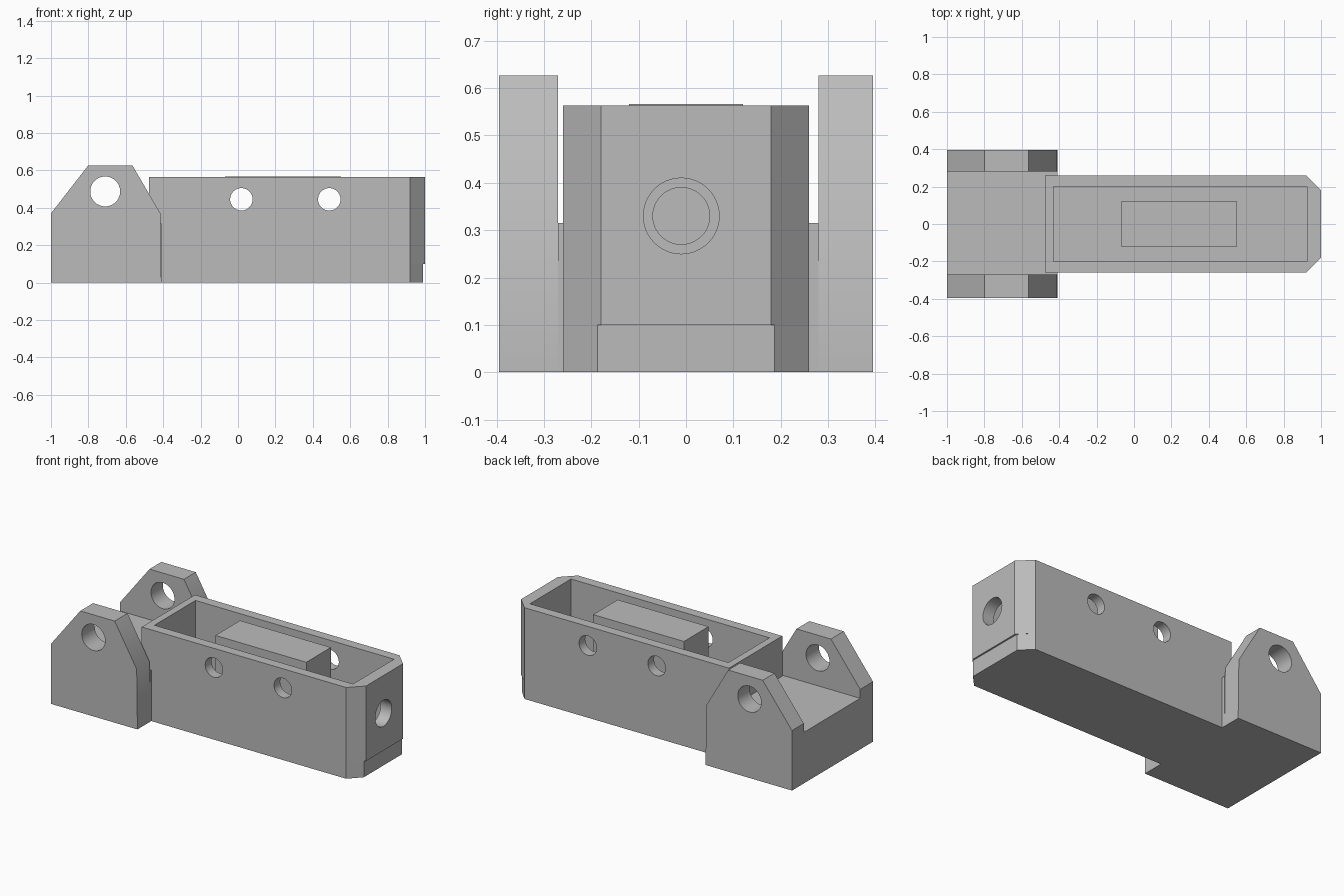
import bpy
import bmesh
import math
from mathutils import Vector

default = bpy.data.objects.get("Cube")
if default:
    bpy.data.objects.remove(default, do_unlink=True)

# Single flat grey finish
grey = bpy.data.materials.new("grey metal")
grey.use_nodes = True
colour = (0.5, 0.5, 0.5, 1)
grey.diffuse_color = colour
grey.node_tree.nodes["Principled BSDF"].inputs["Base Color"].default_value = colour


def prism(name, points, move):
    """Polygon of 3D points extruded along a vector."""
    bm = bmesh.new()
    face = bm.faces.new([bm.verts.new(p) for p in points])
    extruded = bmesh.ops.extrude_face_region(bm, geom=[face])["geom"]
    verts = [g for g in extruded if isinstance(g, bmesh.types.BMVert)]
    bmesh.ops.translate(bm, verts=verts, vec=Vector(move))
    bmesh.ops.recalc_face_normals(bm, faces=bm.faces)
    mesh = bpy.data.meshes.new(name)
    bm.to_mesh(mesh)
    bm.free()
    mesh.materials.append(grey)
    obj = bpy.data.objects.new(name, mesh)
    bpy.context.collection.objects.link(obj)
    return obj


def plan(name, outline, low, high):
    return prism(name, [(x, y, low) for x, y in outline], (0, 0, high - low))


def box(name, x0, x1, y0, y1, z0, z1):
    return plan(name, [(x0, y0), (x1, y0), (x1, y1), (x0, y1)], z0, z1)


def rod(axis, centre, radius, length):
    """Round cutter along x or y."""
    turn = (0, math.pi / 2, 0) if axis == "x" else (math.pi / 2, 0, 0)
    bpy.ops.mesh.primitive_cylinder_add(vertices=48, radius=radius, depth=length,
                                        location=centre, rotation=turn)
    obj = bpy.context.object
    obj.name = "hole_cutter"
    obj.data.materials.append(grey)
    return obj


def cut(obj, cutters):
    bpy.context.view_layer.objects.active = obj
    for cutter in cutters:
        mod = obj.modifiers.new("cut", "BOOLEAN")
        mod.operation = "DIFFERENCE"
        mod.solver = "EXACT"
        mod.object = cutter
        bpy.ops.object.modifier_apply(modifier=mod.name)
        bpy.data.objects.remove(cutter, do_unlink=True)
    bpy.ops.object.select_all(action="DESELECT")
    obj.select_set(True)
    bpy.ops.object.shade_smooth_by_angle(angle=math.radians(30))


def housing_outline(end, half):
    """Rectangle with two chamfered corners at the +x end."""
    return [(-0.475, -0.26), (0.92, -0.26), (end, -half),
            (end, half), (0.92, 0.26), (-0.475, 0.26)]


def side_holes():
    return [rod("y", (x, 0, 0.445), 0.06, 1) for x in (0.018, 0.488)]


# Housing floor, slightly shorter than the walls
plan("housing_floor", housing_outline(0.99, 0.187), 0, 0.1)

# Housing walls with open tray, side holes and end hole
walls = plan("housing_walls", housing_outline(1, 0.18), 0.1, 0.563)
cut(walls, [box("tray_cutter", -0.43, 0.925, -0.2, 0.2, 0, 1),
            rod("x", (0.95, -0.01, 0.33), 0.08, 0.3)] + side_holes())

# Core block with crossing bores
core = box("core_block", -0.07, 0.55, -0.12, 0.12, 0.1, 0.566)
cut(core, side_holes() + [rod("x", (0.24, -0.01, 0.33), 0.06, 1)])

# Platform wrapping the closed end of the housing
plan("platform", [(-1, -0.27), (-0.41, -0.27), (-0.41, -0.26), (-0.475, -0.26),
                  (-0.475, 0.26), (-0.41, 0.26), (-0.41, 0.28), (-1, 0.28)], 0, 0.315)

# Pivot lugs
lug = [(-1, 0), (-1, 0.37), (-0.8, 0.627), (-0.565, 0.627), (-0.415, 0.37), (-0.41, 0)]
for side, y0, y1 in (("right", -0.395, -0.27), ("left", 0.28, 0.395)):
    part = prism(side + "_lug", [(x, y0, z) for x, z in lug], (0, y1 - y0, 0))
    cut(part, [rod("y", (-0.71, (y0 + y1) / 2, 0.487), 0.08, 0.5)])
